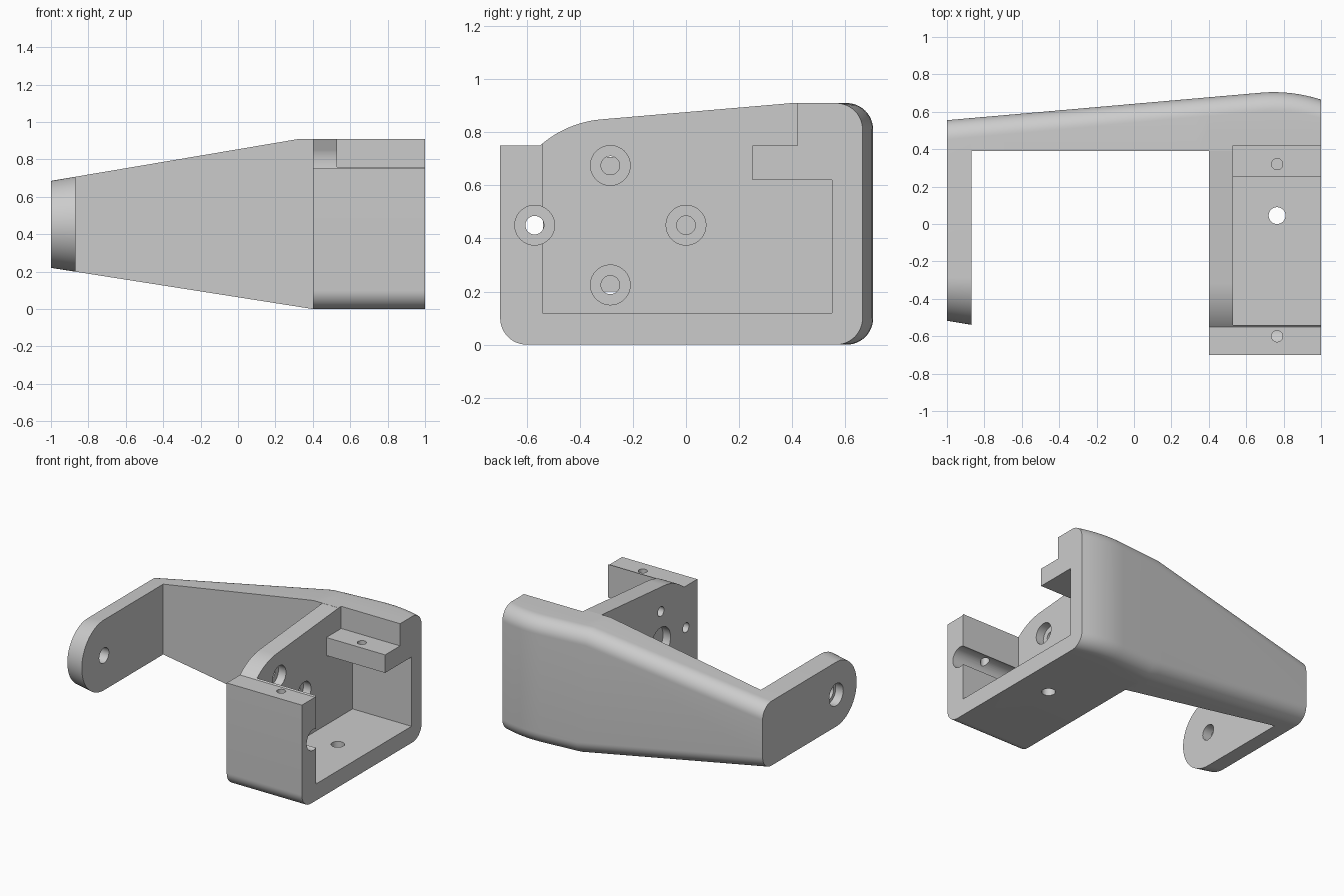
import bpy, bmesh, math
from math import sin, cos, pi, radians

cube = bpy.data.objects.get("Cube")
if cube:
    bpy.data.objects.remove(cube, do_unlink=True)

grey = bpy.data.materials.new("plain grey")
grey.use_nodes = True
colour = (0.6, 0.6, 0.6, 1)
grey.diffuse_color = colour
grey.node_tree.nodes["Principled BSDF"].inputs["Base Color"].default_value = colour


def loft(name, sections):
    """Closed solid through equal-length rings of (x, y, z) points."""
    bm = bmesh.new()
    rings = [[bm.verts.new(p) for p in s] for s in sections]
    n = len(rings[0])
    for a, b in zip(rings, rings[1:]):
        for i in range(n):
            j = (i + 1) % n
            bm.faces.new((a[i], a[j], b[j], b[i]))
    bm.faces.new(rings[0])
    bm.faces.new(rings[-1])
    bmesh.ops.recalc_face_normals(bm, faces=bm.faces)
    mesh = bpy.data.meshes.new(name)
    bm.to_mesh(mesh)
    bm.free()
    mesh.materials.append(grey)
    ob = bpy.data.objects.new(name, mesh)
    bpy.context.collection.objects.link(ob)
    return ob


def prism(name, outline, x0, x1):
    return loft(name, [[(x, y, z) for y, z in outline] for x in (x0, x1)])


def arc(cy, cz, r, start, end, steps=12):
    angles = [radians(start + (end - start) * i / steps) for i in range(steps + 1)]
    return [(cy + r * cos(a), cz + r * sin(a)) for a in angles]


def combine(target, other, operation):
    mod = target.modifiers.new(operation, 'BOOLEAN')
    mod.operation, mod.solver, mod.object = operation, 'EXACT', other
    bpy.context.view_layer.objects.active = target
    bpy.ops.object.modifier_apply(modifier=mod.name)
    bpy.data.objects.remove(other, do_unlink=True)


def drill_x(y, z, r, x0, x1):
    ring = arc(y, z, r, 0, 360, 40)[:-1]
    combine(body, prism("drill", ring, x0, x1), 'DIFFERENCE')


def drill_z(x, y, r, z0, z1):
    ring = arc(x, y, r, 0, 360, 32)[:-1]
    combine(body, loft("drill", [[(a, b, z) for a, b in ring] for z in (z0, z1)]), 'DIFFERENCE')


# Height limits of the tapered bar, and its outer face
def top(x):
    return min(0.91, 0.685 + (x + 1) * 0.225 / 1.33)


def bottom(x):
    return max(0, 0.22 * (0.4 - x) / 1.4)


def back(x):
    if x <= 0.68:
        return 0.555 + (x + 1) * 0.0875
    t = x - 0.68
    return 0.702 + 0.0875 * t - 0.635 * t * t


# Tapered rear bar with rounded outer edges
def bar_section(x):
    r, t, b, y = 0.1, top(x), bottom(x), back(x)
    ring = [(0.39, t), (0.39, b)]
    ring += arc(y - r, b + r, r, -90, 0) + arc(y - r, t - r, r, 0, 90)
    return [(x, p, q) for p, q in ring]


stations = [-1, 0.33, 0.4, 0.68] + [0.68 + 0.04 * i for i in range(1, 9)]
body = loft("hinge_bracket", [bar_section(x) for x in stations])


# Thin side arm with a round end
def arm_section(x):
    t, b = top(x), bottom(x)
    ring = [(0.45, b), (0.45, t)] + arc(-0.285, (t + b) / 2, (t - b) / 2, 90, 270, 32)
    return [(x, p, q) for p, q in ring]


combine(body, loft("arm", [arm_section(-1), arm_section(-0.87)]), 'UNION')

# Motor housing block, hollowed to leave floor, walls and a mounting shelf
block = [(-0.7, 0.75)] + arc(-0.6, 0.1, 0.1, 180, 270)
block += [(0.5, 0), (0.5, 0.91), (0.4, 0.91)]
block += arc(-0.285, 0.45, 0.4, 95, 131.4, 16)
combine(body, prism("housing", block, 0.4, 1), 'UNION')
hollow = [(-0.54, 0.12), (0.55, 0.12), (0.55, 0.62), (0.25, 0.62),
          (0.25, 0.75), (0.42, 0.75), (0.42, 1.1), (-0.54, 1.1)]
combine(body, prism("hollow", hollow, 0.53, 1.1), 'DIFFERENCE')

# Four counterbored screw holes around a shallow hub recess
for k in range(4):
    y = -0.285 + 0.285 * cos(k * pi / 2)
    z = 0.45 + 0.225 * sin(k * pi / 2)
    drill_x(y, z, 0.075, 0.47, 1.1)
    drill_x(y, z, 0.035, 0.3, 0.5)
drill_x(-0.285, 0.45, 0.11, 0.3, 0.46)

# Pivot hole in the arm, wider on the outside
drill_x(-0.285, 0.45, 0.055, -1.1, -0.8)
drill_x(-0.285, 0.45, 0.08, -1.1, -0.94)

# Floor hole and the two mounting holes
drill_z(0.765, 0.045, 0.045, -0.1, 0.2)
drill_z(0.765, 0.32, 0.03, 0.55, 0.85)
drill_z(0.765, -0.6, 0.03, 0.45, 0.85)

# Smooth the rounded edges, keep the corners crisp
bpy.ops.object.select_all(action='DESELECT')
body.select_set(True)
bpy.context.view_layer.objects.active = body
bpy.ops.object.shade_smooth_by_angle(angle=radians(30))
